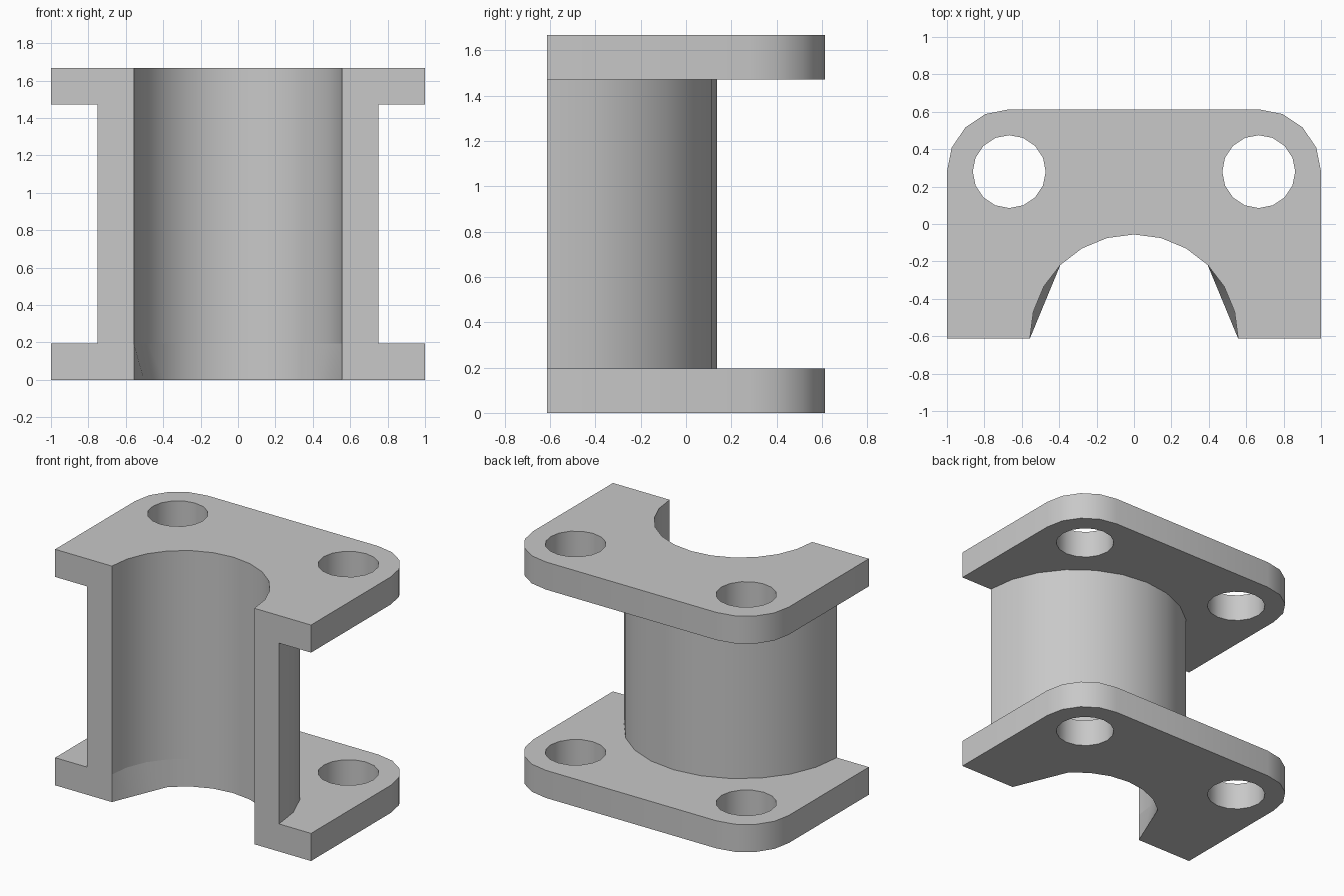
import bpy, bmesh
from math import sin, cos, radians
from mathutils import Vector

cube = bpy.data.objects.get("Cube")
if cube:
    bpy.data.objects.remove(cube, do_unlink=True)

HALF_DEPTH = 0.613
BORE, TUBE = 0.557, 0.75
FLANGE, HEIGHT = 0.195, 1.667
CORNER, HOLE = 0.333, 0.195
HOLE_X, HOLE_Y = 1 - CORNER, HALF_DEPTH - CORNER

grey = bpy.data.materials.new("plain grey")
grey.use_nodes = True
colour = (0.58, 0.58, 0.58, 1)
grey.diffuse_color = colour
grey.node_tree.nodes["Principled BSDF"].inputs["Base Color"].default_value = colour


def arc(cx, cy, r, start, end, steps):
    """Points along an arc, both ends included."""
    angles = [radians(start + (end - start) * i / steps) for i in range(steps + 1)]
    return [Vector((cx + r * cos(a), cy + r * sin(a))) for a in angles]


def prism(name, loops, z0, z1):
    """Solid between z0 and z1; each loop is a (bottom, top) pair of outlines."""
    bm = bmesh.new()
    caps = ([], [])
    for bottom, top in loops:
        rings = [[bm.verts.new((p.x, p.y, z)) for p in pts]
                 for pts, z in ((bottom, z0), (top, z1))]
        n = len(bottom)
        for i in range(n):
            j = (i + 1) % n
            bm.faces.new((rings[0][i], rings[0][j], rings[1][j], rings[1][i]))
            for cap, ring in zip(caps, rings):
                cap.append(bm.edges.get((ring[i], ring[j])))
    for cap in caps:
        bmesh.ops.triangle_fill(bm, edges=cap, use_beauty=True)
    bmesh.ops.recalc_face_normals(bm, faces=bm.faces)
    mesh = bpy.data.meshes.new(name)
    bm.to_mesh(mesh)
    bm.free()
    mesh.materials.append(grey)
    mesh.shade_smooth()
    mesh.set_sharp_from_angle(angle=radians(35))
    obj = bpy.data.objects.new(name, mesh)
    bpy.context.collection.objects.link(obj)
    return obj


# Flange outline: bore arc, then square front and rounded back corners
bore = arc(0, -HALF_DEPTH, BORE, 0, 180, 12)
rim = [Vector((-1, -HALF_DEPTH))]
rim += arc(-HOLE_X, HOLE_Y, CORNER, 180, 90, 4)
rim += arc(HOLE_X, HOLE_Y, CORNER, 90, 0, 4)
rim += [Vector((1, -HALF_DEPTH))]
outline = bore + rim
holes = [arc(s * HOLE_X, HOLE_Y, HOLE, 0, 360, 16)[:-1] for s in (-1, 1)]
hole_loops = [(h, h) for h in holes]

# The lower edge of the bottom bore runs straight near the front
straight = list(bore)
for a, b in ((0, 3), (9, 12)):
    for i in range(a + 1, b):
        straight[i] = bore[a].lerp(bore[b], (i - a) / (b - a))

prism("bottom_flange", [(straight + rim, outline)] + hole_loops, 0, FLANGE)
prism("top_flange", [(outline, outline)] + hole_loops, HEIGHT - FLANGE, HEIGHT)

# Half tube joining the flanges
shell = bore + arc(0, -HALF_DEPTH, TUBE, 180, 0, 12)
prism("half_tube", [(shell, shell)], FLANGE, HEIGHT - FLANGE)
